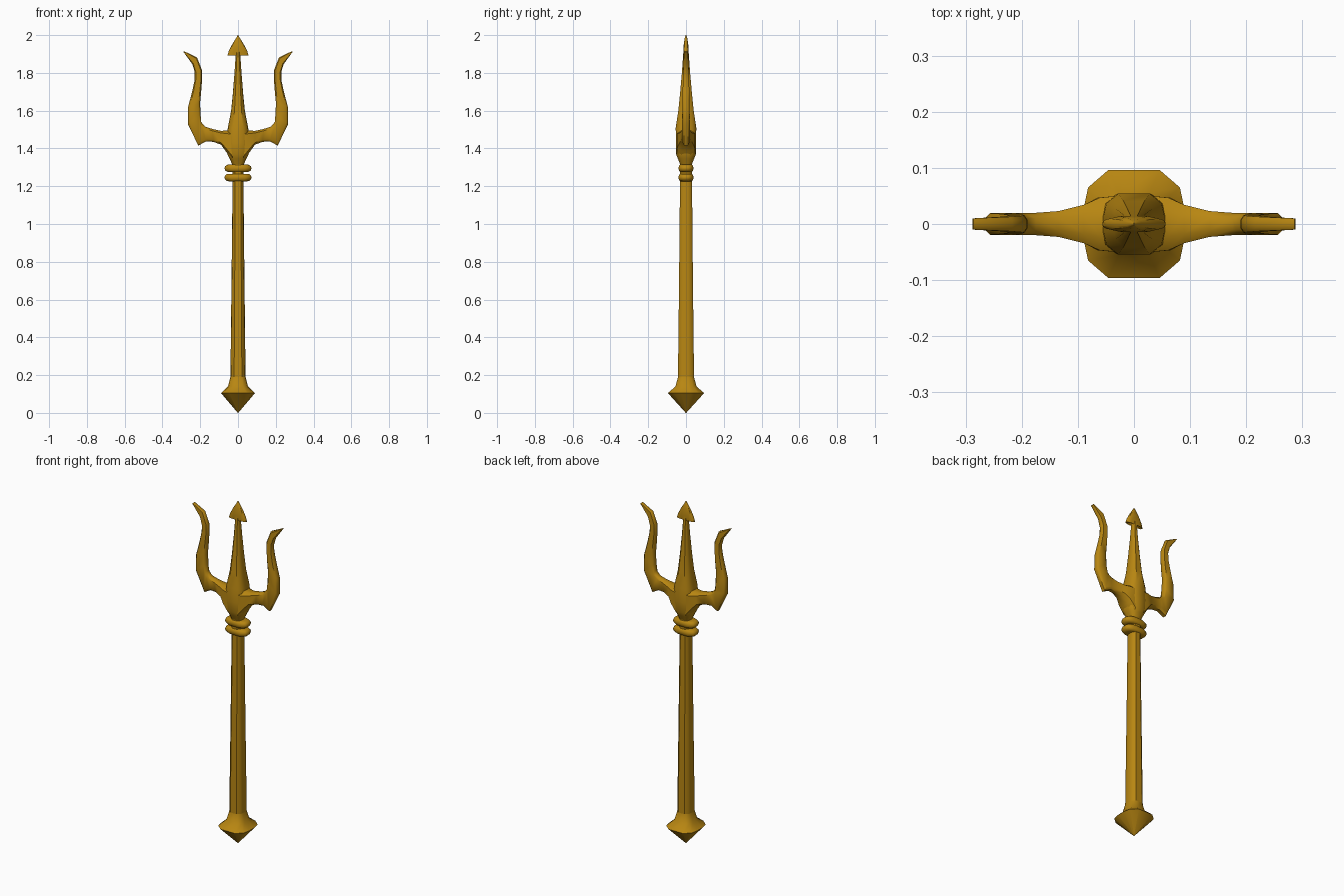
import bpy, bmesh, math

gold = bpy.data.materials.new("antique gold")
gold.diffuse_color = (0.48, 0.24, 0.006, 1)

# Twelve-sided, slightly squared cross-section (unit size)
quarter = [(0.98, 0.26), (0.89, 0.67), (0.50, 0.99)]
SECTION = (quarter + [(-x, y) for x, y in reversed(quarter)]
           + [(-x, -y) for x, y in quarter] + [(x, -y) for x, y in reversed(quarter)])


def loft(name, rings, angle=40):
    """Skin a list of equal-length point rings and cap both ends."""
    bm = bmesh.new()
    vs = [[bm.verts.new(p) for p in r] for r in rings]
    n = len(rings[0])
    for a, b in zip(vs, vs[1:]):
        for i in range(n):
            j = (i + 1) % n
            bm.faces.new((a[i], a[j], b[j], b[i]))
    bm.faces.new(vs[0][::-1])
    bm.faces.new(vs[-1])
    bmesh.ops.recalc_face_normals(bm, faces=bm.faces)
    me = bpy.data.meshes.new(name)
    bm.to_mesh(me)
    bm.free()
    me.materials.append(gold)
    ob = bpy.data.objects.new(name, me)
    bpy.context.collection.objects.link(ob)
    bpy.ops.object.select_all(action='DESELECT')
    ob.select_set(True)
    bpy.context.view_layer.objects.active = ob
    bpy.ops.object.shade_smooth_by_angle(angle=math.radians(angle))
    return ob


def column(name, profile, angle=40):
    """Vertical part from (z, half width x, half depth y) stations."""
    return loft(name, [[(x * rx, y * ry, z) for x, y in SECTION]
                       for z, rx, ry in profile], angle)


# Pointed pommel and tapering shaft
column("pommel", [(0, 0.001, 0.001), (0.105, 0.092, 0.097),
                  (0.14, 0.054, 0.056), (0.19, 0.041, 0.043)])
column("shaft", [(0.18, 0.041, 0.043), (0.7, 0.035, 0.037), (1.24, 0.029, 0.032)])

# Collar: neck with two flattened rings
column("neck", [(1.22, 0.029, 0.032), (1.33, 0.032, 0.032)])
for k, zc in enumerate((1.246, 1.295)):
    column("collar_ring_%d" % (k + 1),
           [(zc - 0.02 * math.cos(t * math.pi / 6),
             0.05 + 0.023 * math.sin(t * math.pi / 6),
             0.028 + 0.012 * math.sin(t * math.pi / 6)) for t in range(7)], 60)

# Head socket running into the central prong
column("central_prong", [(1.315, 0.031, 0.031), (1.345, 0.045, 0.043), (1.37, 0.057, 0.053),
                         (1.43, 0.062, 0.054), (1.51, 0.055, 0.055), (1.6, 0.037, 0.041),
                         (1.7, 0.027, 0.031), (1.8, 0.019, 0.022), (1.9, 0.012, 0.015),
                         (1.95, 0.01, 0.011)])

# Barbed arrow tip, underside slightly hollow
column("arrow_tip", [(1.91, 0.012, 0.010), (1.893, 0.057, 0.012), (1.915, 0.050, 0.014),
                     (1.95, 0.032, 0.012), (1.98, 0.013, 0.008), (2.0, 0.001, 0.002)])

# Side prong stations: outer x, z, inner x, z, half thickness
STATIONS = [
    (0.03, 1.335, 0.03, 1.50, 0.050), (0.065, 1.385, 0.06, 1.495, 0.047),
    (0.09, 1.42, 0.09, 1.493, 0.034), (0.13, 1.435, 0.135, 1.503, 0.023),
    (0.17, 1.437, 0.175, 1.516, 0.020), (0.21, 1.415, 0.195, 1.54, 0.020),
    (0.266, 1.53, 0.198, 1.58, 0.020), (0.264, 1.62, 0.201, 1.64, 0.019),
    (0.243, 1.70, 0.195, 1.70, 0.018), (0.229, 1.765, 0.19, 1.765, 0.016),
    (0.229, 1.805, 0.191, 1.815, 0.015), (0.241, 1.845, 0.217, 1.882, 0.013),
    (0.288, 1.910, 0.286, 1.915, 0.010)]
BLADE = [(0, -0.5), (0.15, -1), (0.85, -1), (1, -0.5), (1, 0.5), (0.85, 1), (0.15, 1), (0, 0.5)]
for side, s in (("left", -1), ("right", 1)):
    loft(side + "_prong", [[(s * (ox + (ix - ox) * u), v * t, oz + (iz - oz) * u)
                            for u, v in BLADE] for ox, oz, ix, iz, t in STATIONS], 45)
